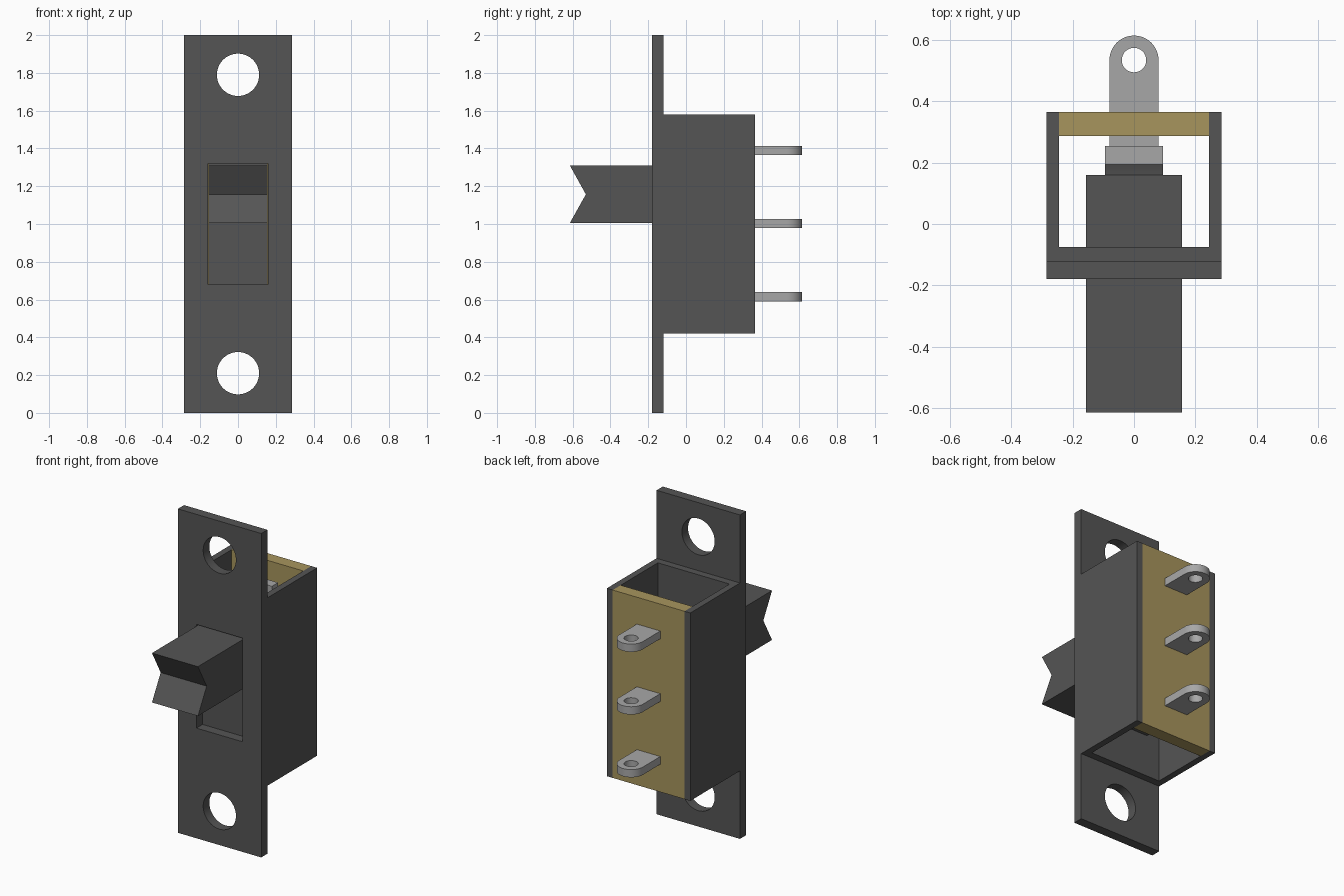
import bpy, bmesh
from math import pi, sin, cos, radians
from mathutils import Vector

if "Cube" in bpy.data.objects:
    bpy.data.objects.remove(bpy.data.objects["Cube"])


def material(name, rgb):
    m = bpy.data.materials.new(name)
    m.diffuse_color = (*rgb, 1)
    m.use_nodes = True
    m.node_tree.nodes["Principled BSDF"].inputs["Base Color"].default_value = m.diffuse_color
    return m


dark = material("dark_metal", (0.09, 0.09, 0.09))
tan = material("tan_board", (0.39, 0.30, 0.11))
silver = material("silver_metal", (0.39, 0.39, 0.39))


def rect(a0, a1, b0, b1):
    return [(a0, b0), (a1, b0), (a1, b1), (a0, b1)]


def arc(ca, cb, r, start=0, end=2 * pi, n=48):
    # n points; the closing point is left out on a full circle
    steps = n if end - start > 6.28 else n - 1
    return [(ca + r * cos(start + (end - start) * i / steps),
             cb + r * sin(start + (end - start) * i / steps)) for i in range(n)]


def extrude(name, loops, axis, lo, hi, mat):
    """Fill outline loops (inner loops become holes) and extrude lo..hi on an axis.
    Loop points are (y,z) for x, (x,z) for y and (x,y) for z."""
    cu = bpy.data.curves.new(name, 'CURVE')
    cu.dimensions, cu.fill_mode = '2D', 'BOTH'
    cu.extrude = (hi - lo) / 2
    for pts in loops:
        sp = cu.splines.new('POLY')
        sp.points.add(len(pts) - 1)
        for p, (a, b) in zip(sp.points, pts):
            p.co = (a, b, 0, 1)
        sp.use_cyclic_u = True
    tmp = bpy.data.objects.new(name + "_tmp", cu)
    me = bpy.data.meshes.new_from_object(tmp)
    bpy.data.objects.remove(tmp)
    bpy.data.curves.remove(cu)
    bm = bmesh.new()
    bm.from_mesh(me)
    bmesh.ops.remove_doubles(bm, verts=bm.verts, dist=1e-5)
    mid = (lo + hi) / 2
    for v in bm.verts:
        a, b, c = v.co.x, v.co.y, v.co.z + mid
        v.co = Vector({'x': (c, a, b), 'y': (a, c, b), 'z': (a, b, c)}[axis])
    bmesh.ops.recalc_face_normals(bm, faces=bm.faces)
    for f in bm.faces:
        f.smooth = True
    bm.to_mesh(me)
    bm.free()
    me.set_sharp_from_angle(angle=radians(30))
    me.name = name
    me.materials.clear()
    me.materials.append(mat)
    ob = bpy.data.objects.new(name, me)
    bpy.context.collection.objects.link(ob)
    return ob


# Mounting plate with two screw holes and the lever slot
slot = rect(-0.158, 0.158, 0.68, 1.32)
extrude("mounting_plate",
        [rect(-0.285, 0.285, 0, 2), arc(0, 0.21, 0.112), arc(0, 1.79, 0.112), slot],
        'y', -0.18, -0.12, dark)

# Channel housing, open at top and bottom
extrude("housing_front", [rect(-0.245, 0.245, 0.42, 1.58), slot], 'y', -0.12, -0.075, dark)
for side, x0 in (("left", -0.285), ("right", 0.245)):
    extrude("housing_wall_" + side, [rect(-0.12, 0.365, 0.42, 1.58)],
            'x', x0, x0 + 0.04, dark)

# Back board carrying the terminals
extrude("terminal_board", [rect(-0.245, 0.245, 0.42, 1.58)], 'y', 0.287, 0.365, tan)

# Slider block with the notched lever
extrude("slider_lever",
        [[(-0.615, 1.005), (-0.53, 1.157), (-0.615, 1.31), (-0.12, 1.31), (-0.12, 1.32),
          (0.16, 1.32), (0.16, 0.68), (-0.12, 0.68), (-0.12, 1.005)]],
        'x', -0.157, 0.157, dark)

# Moving contact on the back of the slider
extrude("moving_contact", [[(0.16, 0.92), (0.195, 1.0), (0.195, 1.24), (0.16, 1.32)]],
        'x', -0.095, 0.095, dark)

# Three solder lugs with contact heads inside the housing
for i, z in enumerate((0.615, 1.003, 1.39)):
    tongue = [(-0.08, 0.25), (0.08, 0.25)] + arc(0, 0.535, 0.08, 0, pi, 25)
    extrude(f"terminal_lug_{i + 1}", [tongue, arc(0, 0.535, 0.04, n=32)],
            'z', z - 0.024, z + 0.024, silver)
    extrude(f"contact_head_{i + 1}", [rect(-0.095, 0.095, z - 0.09, z + 0.09)],
            'y', 0.195, 0.255, silver)
